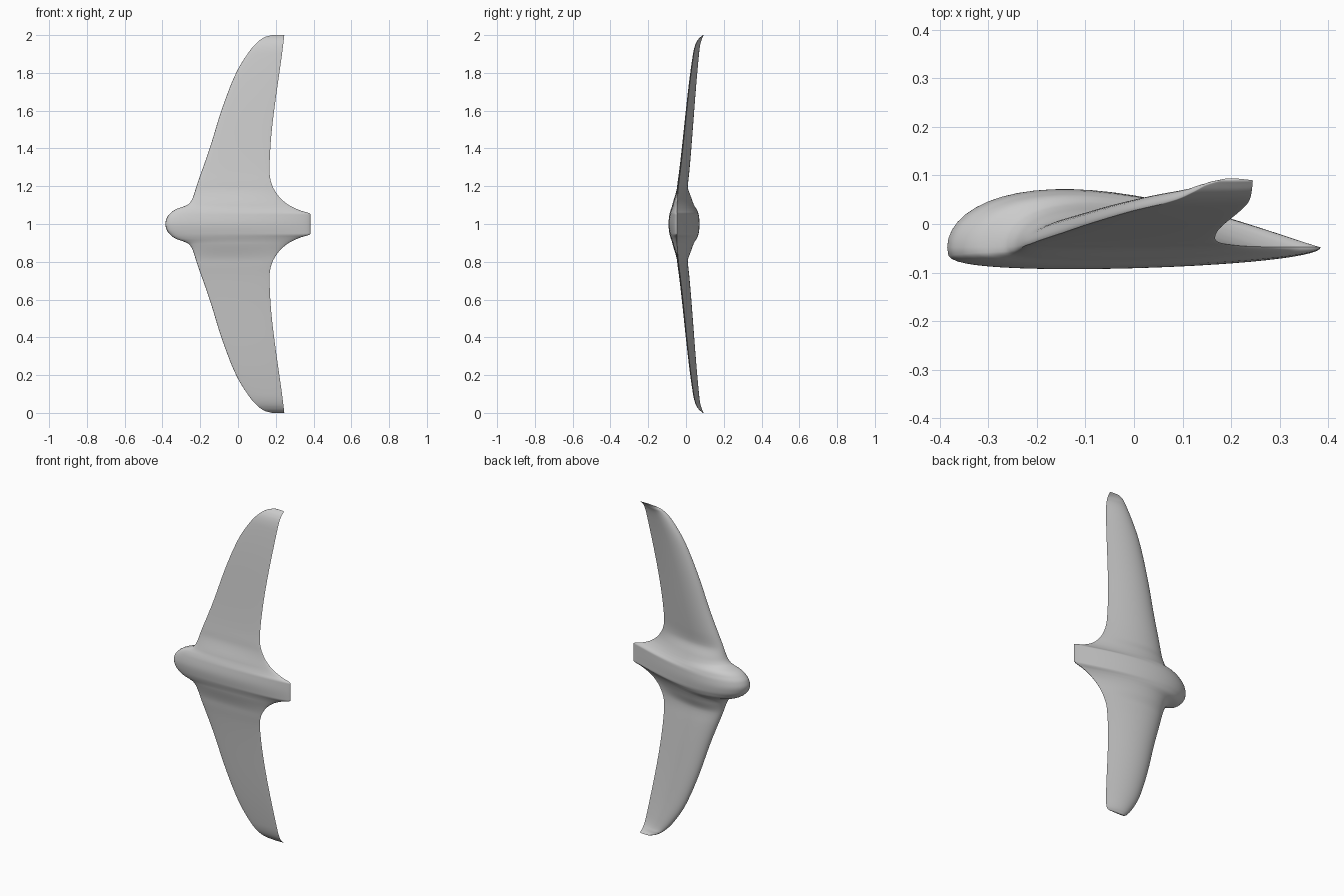
import bpy
import bmesh
import math

HALF_PROFILE = 28      # points along each side of one wing section
STEPS = 5              # sections between two neighbouring stations

cube = bpy.data.objects.get("Cube")
if cube:
    bpy.data.objects.remove(cube, do_unlink=True)


def smooth_curve(points):
    """Return a monotone cubic function through (span, value) points."""
    xs, ys = zip(*points)
    slopes = [(ys[i + 1] - ys[i]) / (xs[i + 1] - xs[i]) for i in range(len(xs) - 1)]
    tangents = [0.0]
    for a, b in zip(slopes, slopes[1:]):
        tangents.append(2 * a * b / (a + b) if a * b > 0 else 0.0)
    tangents.append(slopes[-1])

    def evaluate(x):
        i = 0
        while i < len(xs) - 2 and x > xs[i + 1]:
            i += 1
        width = xs[i + 1] - xs[i]
        t = (x - xs[i]) / width
        start = ys[i] + t * width * tangents[i]
        end = ys[i + 1] - (1 - t) * width * tangents[i + 1]
        blend = t * t * (3 - 2 * t)
        bow_start = t * (1 - t) ** 2 * width * tangents[i]
        bow_end = t * t * (1 - t) * width * tangents[i + 1]
        return ys[i] * (1 - blend) + ys[i + 1] * blend + bow_start - bow_end
    return evaluate


# Outline and thickness, measured outward from the centre line
leading_edge = smooth_curve([
    (0, -.385), (.03, -.378), (.06, -.355), (.08, -.325), (.09, -.295),
    (.105, -.262), (.13, -.243), (.2, -.22), (.4, -.15), (.6, -.088),
    (.8, -.01), (.9, .05), (.96, .1), (.99, .143), (1, .18)])
trailing_edge = smooth_curve([
    (0, .385), (.053, .384), (.06, .37), (.07, .335), (.09, .288),
    (.11, .255), (.15, .213), (.2, .183), (.25, .169), (.28, .167), (1, .245)])
chord_height = smooth_curve([
    (0, -.048), (.1, -.047), (.2, -.04), (.28, -.03), (.9, .041),
    (.95, .052), (.98, .068), (1, .09)])
upper_depth = smooth_curve([
    (0, .12), (.04, .117), (.07, .108), (.1, .09), (.14, .073),
    (.2, .05), (.28, .048), (.9, .028), (.97, .02), (1, .004)])
lower_depth = smooth_curve([
    (0, .045), (.05, .04), (.1, .026), (.2, .007), (.9, .004), (1, .001)])


def hump(t, front, back):
    """Rounded-nose, tapered-tail curve with a peak of one."""
    peak = front / (front + back)
    return (t / peak) ** front * ((1 - t) / (1 - peak)) ** back


def section(span):
    """Closed airfoil ring at a signed distance from the centre line."""
    s = abs(span)
    nose, tail, base = leading_edge(s), trailing_edge(s), chord_height(s)
    ring = []
    for k in range(2 * HALF_PROFILE):
        t = (1 - math.cos(math.pi * k / HALF_PROFILE)) / 2
        if k <= HALF_PROFILE:
            y = base + upper_depth(s) * hump(t, .5, 1.1)
        else:
            y = base - lower_depth(s) * hump(t, .25, .5)
        ring.append((nose + t * (tail - nose), y, 1 + span))
    return ring


# Span positions, denser around the body and the tips, mirrored
stations = [0, .03, .053, .07, .09, .11, .14, .2, .28, .5, .75, .9, .96, .985, 1]
half = [a + (b - a) * j / STEPS
        for a, b in zip(stations, stations[1:]) for j in range(STEPS)] + [1]
spans = [-s for s in reversed(half[1:])] + half

# Loft the blended body and wings
bm = bmesh.new()
rings = [[bm.verts.new(p) for p in section(s)] for s in spans]
for ring, following in zip(rings, rings[1:]):
    for k in range(len(ring)):
        n = (k + 1) % len(ring)
        bm.faces.new((ring[k], ring[n], following[n], following[k]))
bm.faces.new(rings[0])
bm.faces.new(rings[-1])
bmesh.ops.recalc_face_normals(bm, faces=bm.faces)

mesh = bpy.data.meshes.new("blended_wing_body")
bm.to_mesh(mesh)
bm.free()
aircraft = bpy.data.objects.new("blended_wing_body", mesh)
bpy.context.collection.objects.link(aircraft)

# Single grey finish
grey = bpy.data.materials.new("plain_grey")
grey.use_nodes = True
colour = (.6, .6, .6, 1)
grey.diffuse_color = colour
grey.node_tree.nodes["Principled BSDF"].inputs["Base Color"].default_value = colour
mesh.materials.append(grey)

bpy.ops.object.select_all(action="DESELECT")
aircraft.select_set(True)
bpy.context.view_layer.objects.active = aircraft
bpy.ops.object.shade_smooth_by_angle(angle=math.radians(45))
